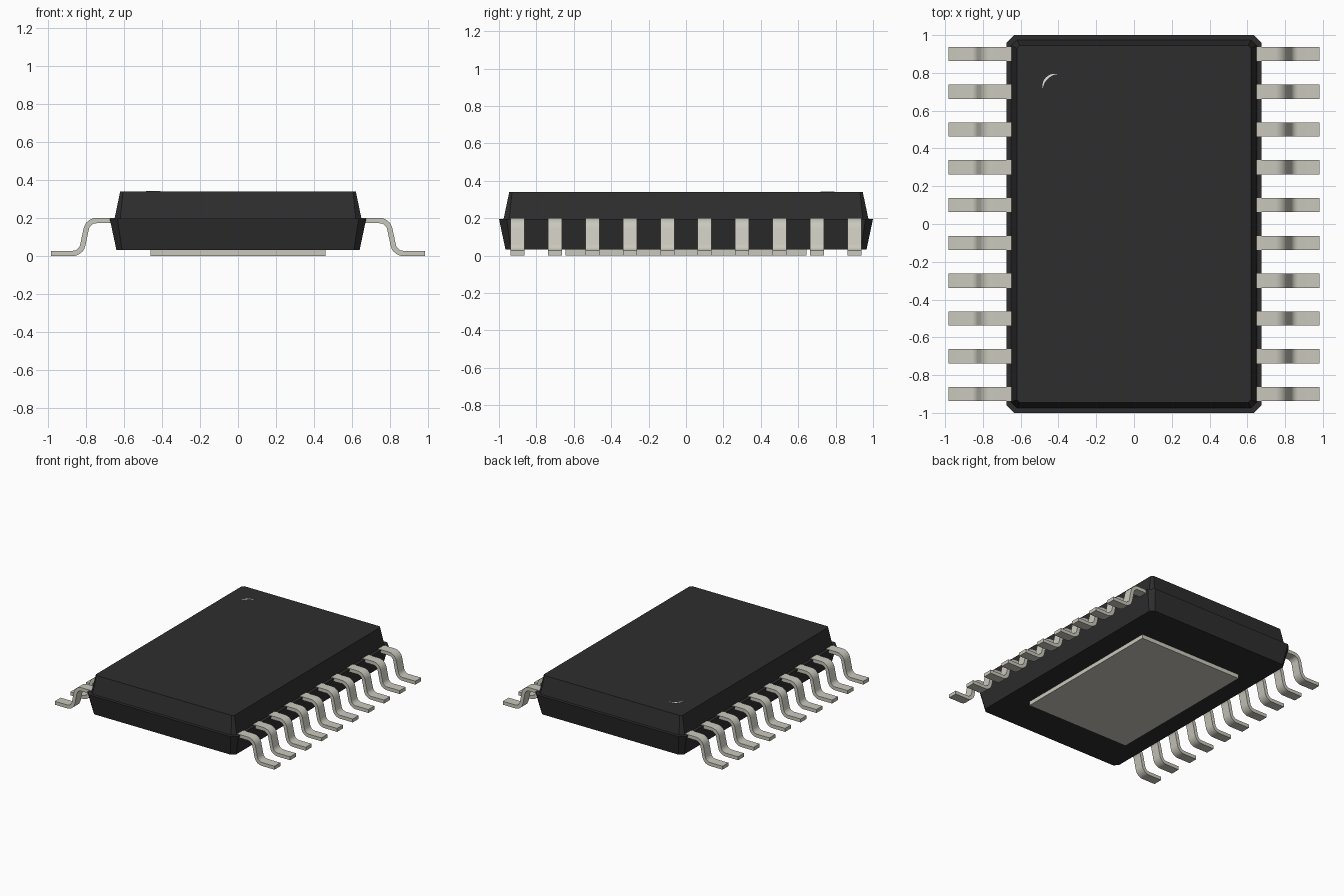
import bpy, bmesh, math

cube = bpy.data.objects.get("Cube")
if cube:
    bpy.data.objects.remove(cube, do_unlink=True)


def material(name, rgb):
    m = bpy.data.materials.new(name)
    m.use_nodes = True
    m.diffuse_color = (*rgb, 1)
    bsdf = m.node_tree.nodes["Principled BSDF"]
    bsdf.inputs["Base Color"].default_value = (*rgb, 1)
    bsdf.inputs["Roughness"].default_value = 0.6
    return m


BLACK = material("black plastic", (0.027, 0.027, 0.027))
METAL = material("tinned metal", (0.59, 0.58, 0.51))
WHITE = material("pale mark", (0.75, 0.75, 0.72))


def loft(name, rings, mat, smooth=False):
    """Join closed rings of points with quads and cap both ends."""
    bm = bmesh.new()
    loops = [[bm.verts.new(p) for p in ring] for ring in rings]
    for a, b in zip(loops, loops[1:]):
        for i in range(len(a)):
            j = (i + 1) % len(a)
            bm.faces.new((a[i], a[j], b[j], b[i]))
    bm.faces.new(loops[0][::-1])
    bm.faces.new(loops[-1])
    bmesh.ops.recalc_face_normals(bm, faces=bm.faces)
    mesh = bpy.data.meshes.new(name)
    bm.to_mesh(mesh)
    bm.free()
    mesh.materials.append(mat)
    ob = bpy.data.objects.new(name, mesh)
    bpy.context.collection.objects.link(ob)
    if smooth:
        bpy.ops.object.select_all(action="DESELECT")
        ob.select_set(True)
        bpy.context.view_layer.objects.active = ob
        bpy.ops.object.shade_smooth_by_angle(angle=math.radians(30))
    return ob


def cut_rect(z, hx, hy, c):
    """Rectangle with its four corners cut off."""
    return [(hx, c - hy, z), (hx, hy - c, z), (hx - c, hy, z), (c - hx, hy, z),
            (-hx, hy - c, z), (-hx, c - hy, z), (c - hx, -hy, z), (hx - c, -hy, z)]


# Moulded body: tapered lower half, narrow ledge, tapered upper half
loft("package_body", [
    cut_rect(0.032, 0.64, 0.965, 0.03),
    cut_rect(0.197, 0.675, 1.0, 0.04),
    cut_rect(0.197, 0.65, 0.975, 0.03),
    cut_rect(0.34, 0.62, 0.945, 0.015),
], BLACK)

# Exposed metal pad underneath
pad = [(-0.46, -0.645), (0.46, -0.645), (0.46, 0.645), (-0.46, 0.645)]
loft("thermal_pad", [[(x, y, z) for x, y in pad] for z in (0.0, 0.036)], METAL)

# Thin crescent marking the first lead
CX, CY, R = -0.42, 0.73, 0.065
outer, inner = [], []
for i in range(13):
    t = i / 12
    a = math.radians(80 + 110 * t)
    r = R - 0.002 - 0.010 * math.sin(math.pi * t)
    outer.append((CX + R * math.cos(a), CY + R * math.sin(a)))
    inner.append((CX + r * math.cos(a), CY + r * math.sin(a)))
loft("first_lead_mark",
     [[(x, y, z) for x, y in outer + inner[::-1]] for z in (0.338, 0.3415)], WHITE)

# Gull-wing lead: centre line as (x, z, normal angle)
T, BEND, LEAN, W = 0.028, 0.055, 12, 0.075
path = [(0.60, 0.187, 90)]
for i in range(9):                      # shoulder bend
    a = 90 - (90 - LEAN) * i / 8
    path.append((0.745 + BEND * math.cos(math.radians(a)),
                 0.132 + BEND * math.sin(math.radians(a)), a))
for i in range(9):                      # ankle bend
    a = LEAN + (90 - LEAN) * i / 8
    path.append((0.871 - BEND * math.cos(math.radians(a)),
                 0.069 - BEND * math.sin(math.radians(a)), a))
path.append((0.983, 0.014, 90))


def lead_ring(x, z, angle, side, y):
    dx = T / 2 * math.cos(math.radians(angle))
    dz = T / 2 * math.sin(math.radians(angle))
    return [(side * (x + s * dx), y + w * W / 2, z + s * dz)
            for s, w in ((1, -1), (1, 1), (-1, 1), (-1, -1))]


# Ten leads on each long side
for side, label in ((1, "left"), (-1, "right")):
    for n in range(10):
        y = -0.9 + 0.2 * n
        loft(f"{label}_lead_{n + 1}",
             [lead_ring(x, z, a, side, y) for x, z, a in path], METAL, smooth=True)
